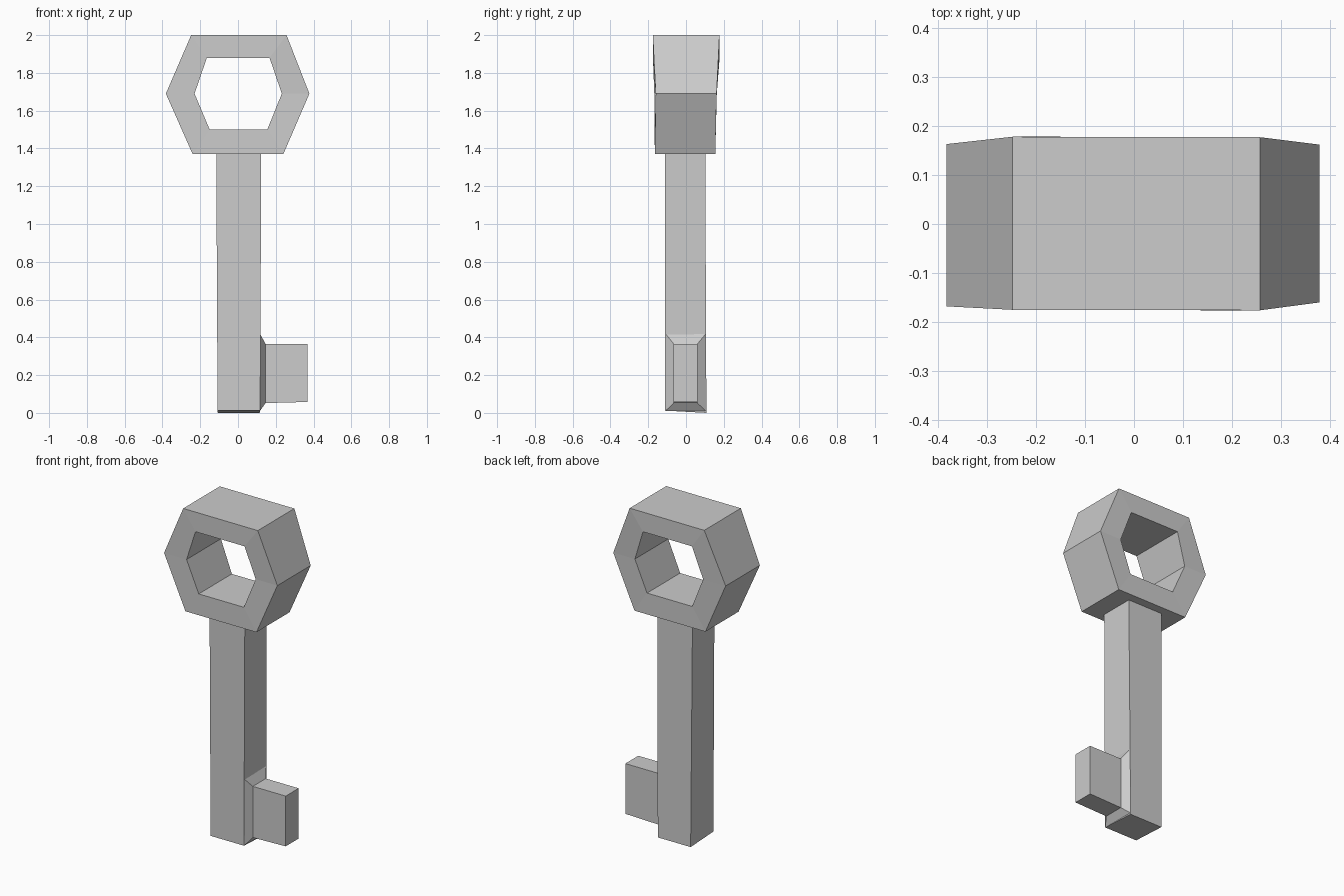
import bpy

cube = bpy.data.objects.get("Cube")
if cube:
    bpy.data.objects.remove(cube, do_unlink=True)

grey = bpy.data.materials.new("plain grey")
grey.use_nodes = True
colour = (0.604, 0.604, 0.604, 1)
grey.diffuse_color = colour
grey.node_tree.nodes["Principled BSDF"].inputs["Base Color"].default_value = colour


def loft(name, sections, closed=False):
    """Skin four-sided sections in order; cap the ends unless the loop is closed."""
    count = len(sections)
    verts = [point for section in sections for point in section]
    faces = []
    for i in range(count if closed else count - 1):
        a, b = i * 4, (i + 1) % count * 4
        for j in range(4):
            k = (j + 1) % 4
            faces.append((a + j, a + k, b + k, b + j))
    if not closed:
        last = 4 * (count - 1)
        faces += [(3, 2, 1, 0), tuple(last + j for j in range(4))]
    mesh = bpy.data.meshes.new(name)
    mesh.from_pydata(verts, [], faces)
    mesh.materials.append(grey)
    obj = bpy.data.objects.new(name, mesh)
    bpy.context.collection.objects.link(obj)
    return obj


# Hexagonal bow: outer corner, inner corner, front and back depth
corners = [
    ((-0.248, 2.0), (-0.165, 1.88), -0.175, 0.178),
    ((-0.382, 1.69), (-0.23, 1.69), -0.168, 0.163),
    ((-0.24, 1.37), (-0.15, 1.5), -0.165, 0.155),
    ((0.24, 1.37), (0.155, 1.5), -0.165, 0.155),
    ((0.378, 1.69), (0.232, 1.69), -0.16, 0.162),
    ((0.257, 2.0), (0.167, 1.88), -0.176, 0.177),
]
loft("bow", [[(ox, f, oz), (ox, b, oz), (ix, b, iz), (ix, f, iz)]
             for (ox, oz), (ix, iz), f, b in corners], closed=True)

# Slightly tapered square shaft with a slanted foot
loft("shaft", [
    [(-0.108, -0.11, 0.012), (0.117, -0.11, 0.012), (0.115, 0.108, 0.0), (-0.107, 0.108, 0.0)],
    [(-0.115, -0.11, 1.37), (0.123, -0.11, 1.37), (0.123, 0.102, 1.37), (-0.115, 0.102, 1.37)],
])


def upright(x, front, back, low, high):
    """Rectangular section standing across the x axis."""
    return [(x, front, low), (x, back, low), (x, back, high), (x, front, high)]


# Key bit with a flared root on the shaft
loft("bit", [
    upright(0.116, -0.109, 0.106, 0.01, 0.42),
    upright(0.146, -0.065, 0.06, 0.052, 0.365),
    upright(0.368, -0.065, 0.06, 0.058, 0.365),
])
